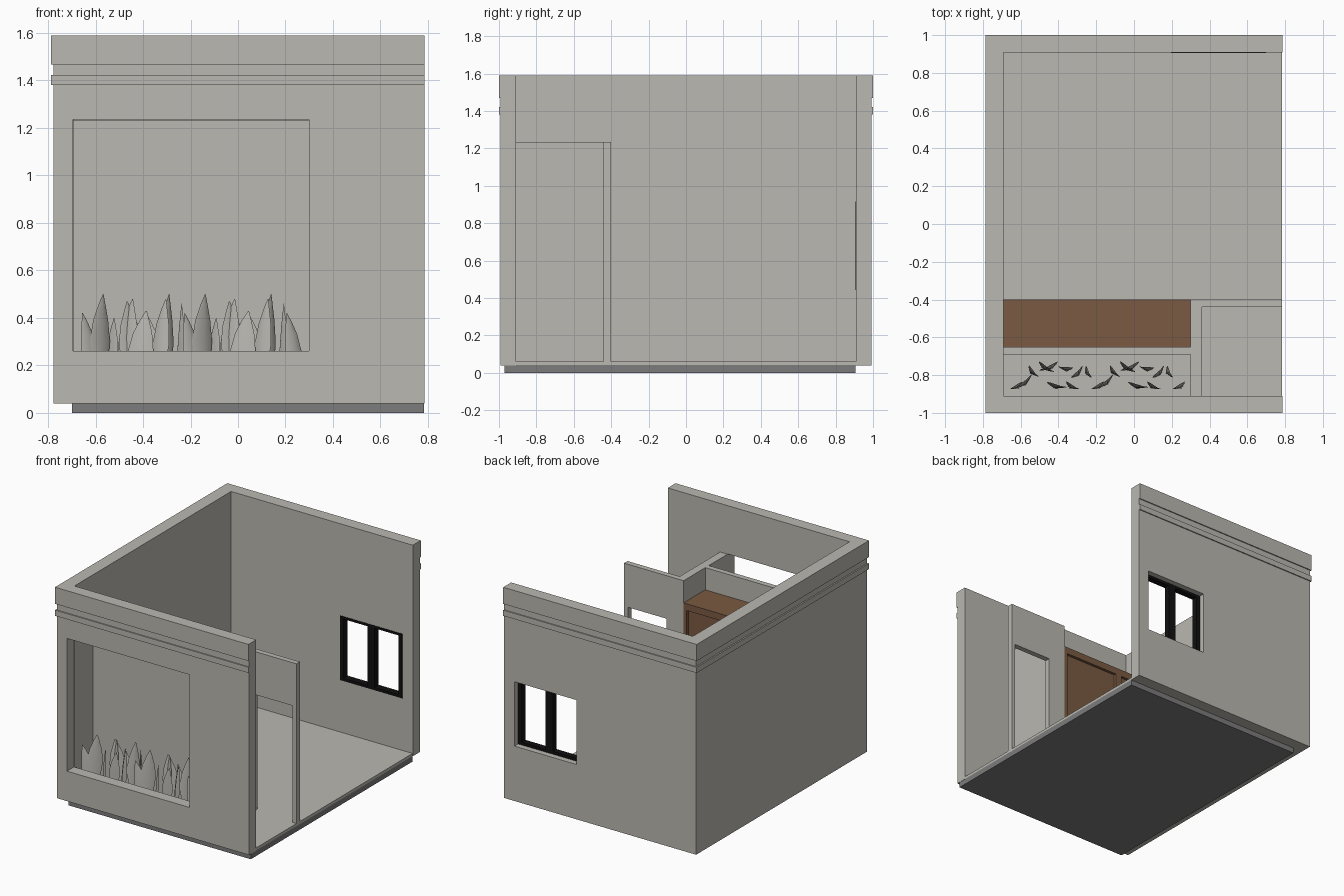
import bpy, bmesh, math, random
from mathutils import Vector, Matrix

if "Cube" in bpy.data.objects:
    bpy.data.objects.remove(bpy.data.objects["Cube"])

random.seed(4)


def material(name, rgb):
    m = bpy.data.materials.new(name)
    m.diffuse_color = (*rgb, 1)
    m.use_nodes = True
    m.node_tree.nodes["Principled BSDF"].inputs["Base Color"].default_value = m.diffuse_color
    return m


PLASTER = material("warm grey plaster", (0.49, 0.48, 0.44))
CONCRETE = material("dark grey concrete", (0.20, 0.20, 0.20))
WOOD = material("brown wood", (0.195, 0.102, 0.054))
BLACK = material("black metal", (0.005, 0.005, 0.005))


def finish(bm, name, mat):
    bmesh.ops.recalc_face_normals(bm, faces=bm.faces)
    me = bpy.data.meshes.new(name)
    bm.to_mesh(me)
    bm.free()
    me.materials.append(mat)
    ob = bpy.data.objects.new(name, me)
    bpy.context.collection.objects.link(ob)
    return ob


def box(name, mat, x, y, z):
    """Box from (min, max) pairs."""
    bm = bmesh.new()
    bmesh.ops.create_cube(bm, size=1)
    for v in bm.verts:
        v.co = [r[0] if c < 0 else r[1] for c, r in zip(v.co, (x, y, z))]
    return finish(bm, name, mat)


def panel(name, mat, x, z, y, hole_x, hole_z):
    """Upright slab facing y with one rectangular hole."""
    bm = bmesh.new()
    rings = []
    for (x0, x1), (z0, z1) in ((x, z), (hole_x, hole_z)):
        rings.append([bm.verts.new((a, y[0], b))
                      for a, b in ((x0, z0), (x1, z0), (x1, z1), (x0, z1))])
    out, inn = rings
    for i in range(4):
        j = (i + 1) % 4
        bm.faces.new((out[i], out[j], inn[j], inn[i]))
    ext = bmesh.ops.extrude_face_region(bm, geom=bm.faces[:], use_keep_orig=True)
    for g in ext["geom"]:
        if isinstance(g, bmesh.types.BMVert):
            g.co.y = y[1]
    return finish(bm, name, mat)


# Foundation and floor
box("foundation", CONCRETE, (-0.70, 0.783), (-0.97, 0.905), (0, 0.042))
box("floor", PLASTER, (-0.75, 0.783), (-0.95, 0.95), (0.04, 0.06))

# Outer walls; the right side is open
Z = (0.04, 1.59)
panel("front_wall", PLASTER, (-0.777, 0.785), Z, (-0.992, -0.91),
      (-0.695, 0.30), (0.26, 1.235))
panel("back_wall", PLASTER, (-0.777, 0.785), Z, (0.908, 0.992),
      (0.195, 0.70), (0.443, 0.916))
box("left_wall", PLASTER, (-0.777, -0.692), (-0.91, 0.908), Z)

# Raised trim bands around the three walls
for label, z in (("lower", (1.38, 1.422)), ("upper", (1.468, 1.59))):
    box(label + "_trim_front", PLASTER, (-0.787, 0.785), (-1.0, -0.99), z)
    box(label + "_trim_back", PLASTER, (-0.787, 0.785), (0.99, 1.0), z)
    box(label + "_trim_left", PLASTER, (-0.787, -0.775), (-0.99, 0.99), z)

# Low inner walls: planter back, side wall, doorway partition
box("planter_back_wall", PLASTER, (-0.692, 0.30), (-0.692, -0.652), (0.05, 1.233))
box("inner_side_wall", PLASTER, (0.30, 0.36), (-0.91, -0.40), (0.05, 1.233))
panel("doorway_partition", PLASTER, (0.36, 0.783), (0.04, 1.233), (-0.44, -0.40),
      (0.44, 0.752), (0.06, 0.917))

# Cupboard with two framed doors
box("cupboard_body", WOOD, (-0.692, 0.30), (-0.652, -0.42), (0.06, 1.07))
for side, x0, x1 in (("left", -0.692, -0.196), ("right", -0.196, 0.30)):
    panel(side + "_cupboard_door_frame", WOOD, (x0, x1), (0.06, 1.07), (-0.42, -0.40),
          (x0 + 0.025, x1 - 0.025), (0.10, 1.02))

# Two-pane window frame
for side, x0, x1 in (("left", 0.195, 0.4475), ("right", 0.4475, 0.70)):
    panel(side + "_window_frame", BLACK, (x0, x1), (0.443, 0.916), (0.905, 0.95),
          (x0 + 0.03, x1 - 0.03), (0.463, 0.898))


def leaf(bm, x, y, top, width, yaw, lean):
    """Upright folded leaf rising from the planter floor and bending at the tip."""
    rot = Matrix.Rotation(math.radians(yaw), 3, 'Z')
    rows = ((0, 0.3), (0.3, 0.7), (0.55, 1.0), (0.75, 0.75), (0.9, 0.35), (1, 0.03))
    prev = None
    for t, w in rows:
        row = []
        for s in (-1, 0, 1):
            p = rot @ Vector((s * w * width / 2 + lean * t ** 3,
                              (0.016 * w if s else 0) + 0.02 * t * t, 0))
            row.append(bm.verts.new((x + p.x, y + p.y, 0.06 + (top - 0.06) * t)))
        if prev:
            for i in range(2):
                bm.faces.new((prev[i], prev[i + 1], row[i + 1], row[i]))
        prev = row


# Planter leaves: one clump repeated along the niche
CLUMP = ((-0.61, -0.87, 0.42, 0.08, 30, -0.04), (-0.57, -0.85, 0.50, 0.11, 40, 0.02),
         (-0.55, -0.79, 0.40, 0.08, -50, 0.02), (-0.48, -0.77, 0.48, 0.10, -35, 0.03),
         (-0.44, -0.77, 0.47, 0.11, 25, -0.02), (-0.42, -0.87, 0.43, 0.11, -15, 0.03),
         (-0.36, -0.78, 0.42, 0.08, -5, -0.03), (-0.34, -0.87, 0.48, 0.08, -30, 0.03),
         (-0.29, -0.80, 0.50, 0.09, 45, 0.02), (-0.26, -0.79, 0.46, 0.07, -65, 0.01))
bm = bmesh.new()
for k in range(3):
    for x, y, top, width, yaw, lean in CLUMP:
        if x + 0.43 * k < 0.27:
            leaf(bm, x + 0.43 * k, y, top, width, yaw, lean)
plants = finish(bm, "planter_leaves", PLASTER)
for p in plants.data.polygons:
    p.use_smooth = True
